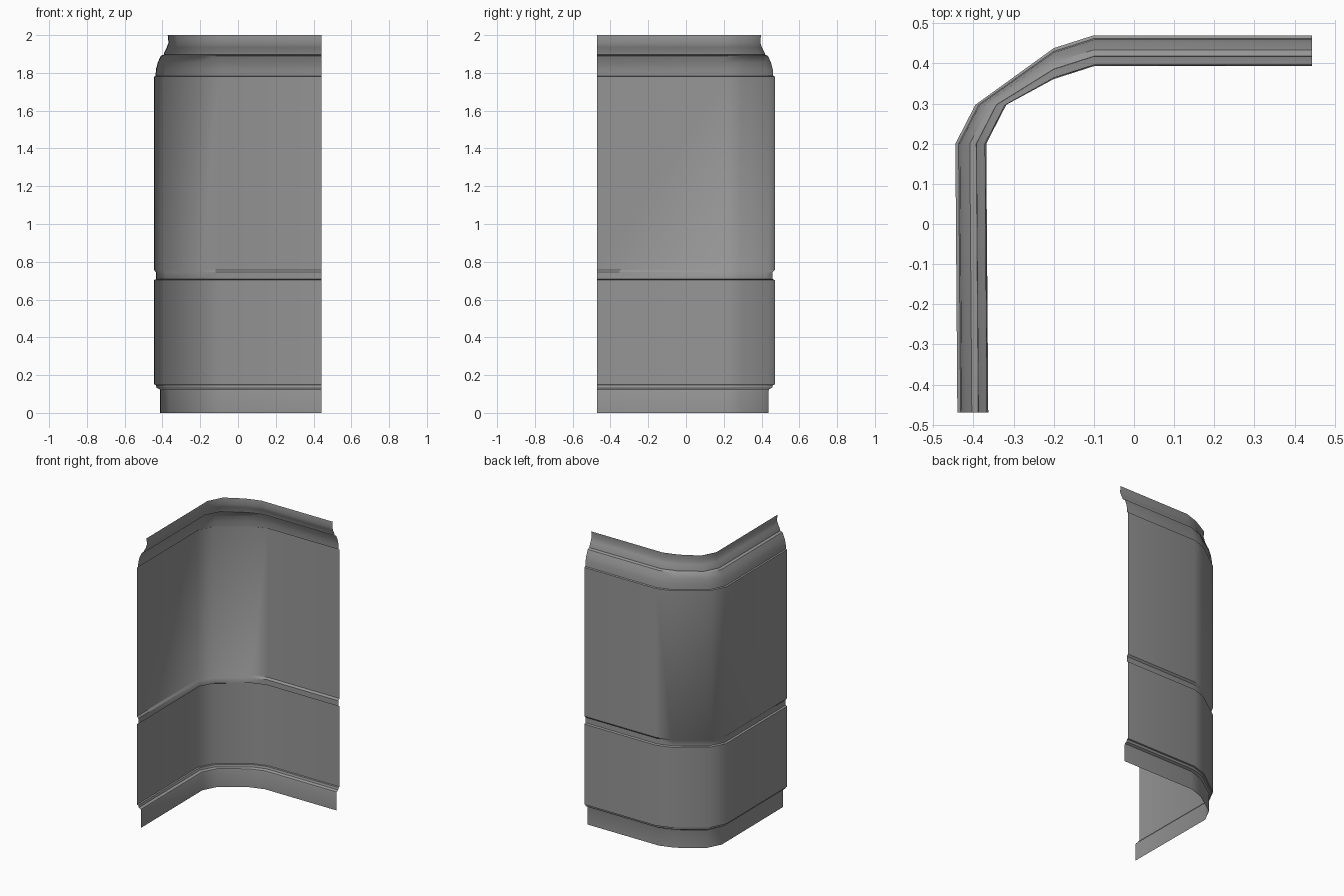
import bpy
import bmesh
from mathutils import Vector

cube = bpy.data.objects.get("Cube")
if cube:
    bpy.data.objects.remove(cube, do_unlink=True)

# One flat grey for the whole panel
grey = bpy.data.materials.new("plain grey")
grey.use_nodes = True
colour = (0.3, 0.3, 0.3, 1)
grey.diffuse_color = colour
grey.node_tree.nodes["Principled BSDF"].inputs["Base Color"].default_value = colour

# Plan of the outer face, with the direction in which the profile steps inward
IN_X, IN_Y = Vector((1, 0, 0)), Vector((0, -1, 0))
path = [
    ((-0.44, -0.47), IN_X), ((-0.445, 0.2), IN_X), ((-0.395, 0.297), IN_X),
    ((-0.2, 0.438), IN_Y), ((-0.1, 0.47), IN_Y), ((0.443, 0.47), IN_Y),
]

# Wall section: inward step and height, from the foot to the coved top
profile = [
    (0.033, 0), (0.033, 0.115), (0.03, 0.125), (0.014, 0.133), (0.01, 0.148),
    (0, 0.15), (0, 0.703), (0.011, 0.708), (0.011, 0.745), (0, 0.757),
    (0, 1.78), (0.008, 1.784), (0.011, 1.82), (0.02, 1.855), (0.036, 1.89),
    (0.052, 1.897), (0.053, 1.905), (0.068, 1.935), (0.077, 1.96), (0.073, 2),
]

# Sweep the section along the plan as a single open sheet
bm = bmesh.new()
rows = [[bm.verts.new(Vector((x, y, z)) + inward * step) for step, z in profile]
        for (x, y), inward in path]
for a, b in zip(rows, rows[1:]):
    for i in range(len(profile) - 1):
        bm.faces.new((a[i], a[i + 1], b[i + 1], b[i]))

mesh = bpy.data.meshes.new("corner_wall_panel")
bm.to_mesh(mesh)
bm.free()
mesh.materials.append(grey)
panel = bpy.data.objects.new("corner_wall_panel", mesh)
bpy.context.collection.objects.link(panel)

# Smooth bend, crisp ledges
bpy.ops.object.select_all(action="DESELECT")
panel.select_set(True)
bpy.context.view_layer.objects.active = panel
bpy.ops.object.shade_smooth_by_angle(angle=0.7)
